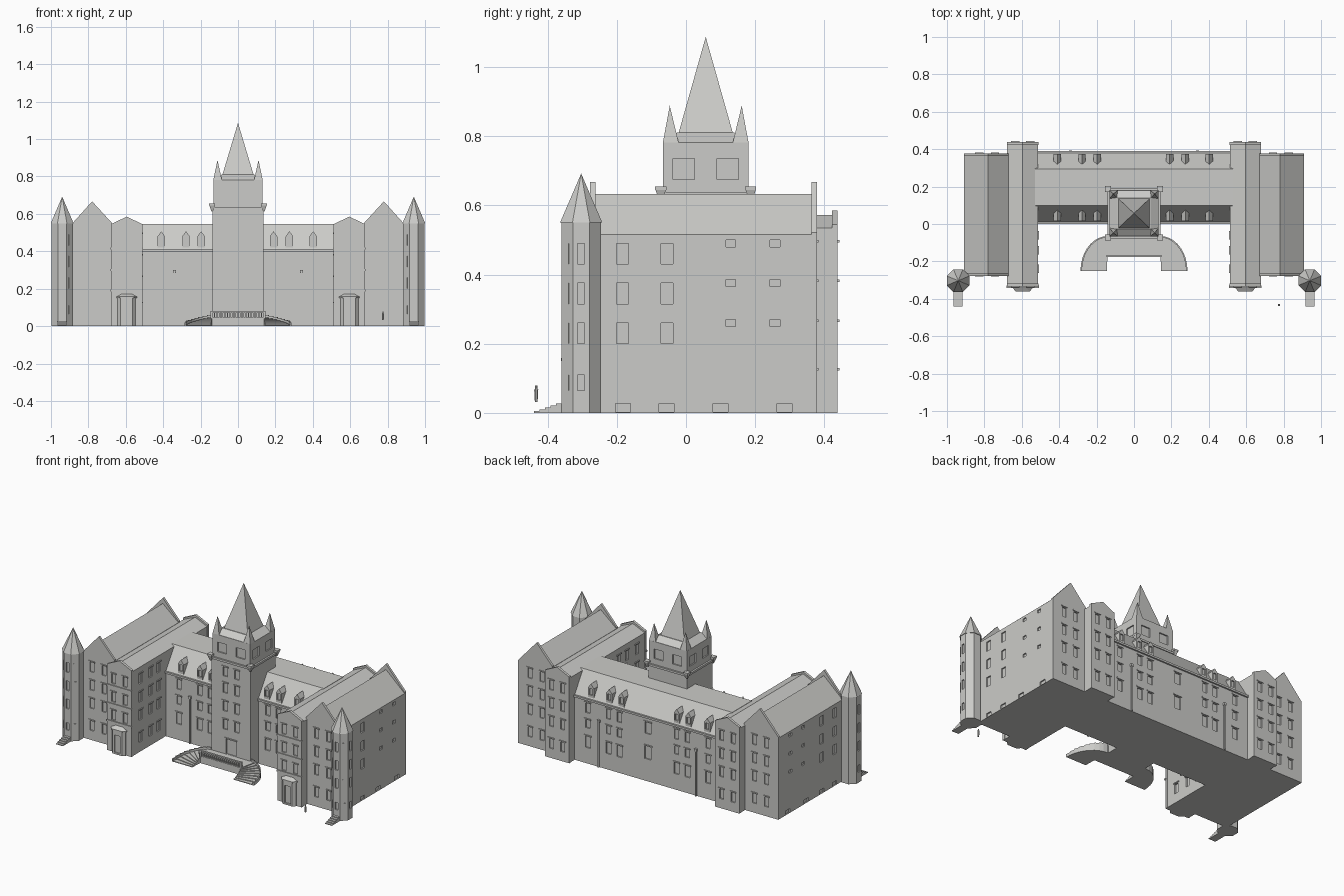
import bpy, bmesh, math
from mathutils import Vector

if "Cube" in bpy.data.objects:
    bpy.data.objects.remove(bpy.data.objects["Cube"])

stone = bpy.data.materials.new("light_stone_grey")
stone.diffuse_color = (0.6, 0.6, 0.58, 1)
stone.use_nodes = True
stone.node_tree.nodes["Principled BSDF"].inputs["Base Color"].default_value = stone.diffuse_color


def finish(name, bm):
    bmesh.ops.recalc_face_normals(bm, faces=bm.faces)
    me = bpy.data.meshes.new(name)
    bm.to_mesh(me)
    bm.free()
    me.materials.append(stone)
    ob = bpy.data.objects.new(name, me)
    bpy.context.collection.objects.link(ob)
    return ob


def loft(name, lower, upper):
    """Solid between two matching rings of points."""
    bm = bmesh.new()
    a = [bm.verts.new(p) for p in lower]
    b = [bm.verts.new(p) for p in upper]
    bm.faces.new(a)
    bm.faces.new(b)
    n = len(a)
    for i in range(n):
        bm.faces.new((a[i], a[(i + 1) % n], b[(i + 1) % n], b[i]))
    return finish(name, bm)


def prism(name, pts, axis, t0, t1):
    """Extrude a profile along x (y,z points), y (x,z points) or z (x,y points)."""
    put = {"x": lambda p, t: (t, p[0], p[1]),
           "y": lambda p, t: (p[0], t, p[1]),
           "z": lambda p, t: (p[0], p[1], t)}[axis]
    return loft(name, [put(p, t0) for p in pts], [put(p, t1) for p in pts])


def boxes(name, items):
    """One object from boxes given as x0, x1, y0, y1, z0, z1."""
    bm = bmesh.new()
    for x0, x1, y0, y1, z0, z1 in items:
        r = bmesh.ops.create_cube(bm, size=1)["verts"]
        c = Vector((x0 + x1, y0 + y1, z0 + z1)) / 2
        d = (abs(x1 - x0), abs(y1 - y0), abs(z1 - z0))
        for v in r:
            v.co = Vector(v.co[i] * d[i] for i in range(3)) + c
    return finish(name, bm)


def rect(cx, cy, hx, hy, z):
    return [(cx - hx, cy - hy, z), (cx + hx, cy - hy, z), (cx + hx, cy + hy, z), (cx - hx, cy + hy, z)]


def ring(cx, cy, r, z):
    R = r / math.cos(math.pi / 8)
    return [(cx + R * math.cos((i + .5) * math.pi / 4), cy + R * math.sin((i + .5) * math.pi / 4), z) for i in range(8)]


def cone(name, base, apex):
    bm = bmesh.new()
    vs = [bm.verts.new(p) for p in base]
    top = bm.verts.new(apex)
    bm.faces.new(vs)
    for i in range(len(vs)):
        bm.faces.new((vs[i], vs[(i + 1) % len(vs)], top))
    return finish(name, bm)


def plate(axis, pos, u, z0, z1, w, d):
    """Box of width w straddling the wall plane by d each side."""
    if axis == "y":
        return (u - w / 2, u + w / 2, pos - d, pos + d, z0, z1)
    return (pos - d, pos + d, u - w / 2, u + w / 2, z0, z1)


hoods = []


def cut(ob, windows, hood=True):
    """Recess windows (axis, wall position, u, z0, z1, width) into a body."""
    cutter = boxes("window_cutter", [plate(*w, 0.008) for w in windows])
    cutter.hide_render = True
    m = ob.modifiers.new("windows", "BOOLEAN")
    m.object, m.operation, m.solver = cutter, "DIFFERENCE", "EXACT"
    dg = bpy.context.evaluated_depsgraph_get()
    me = bpy.data.meshes.new_from_object(ob.evaluated_get(dg))
    ob.modifiers.clear()
    ob.data = me
    bpy.data.objects.remove(cutter)
    if hood:
        for a, p, u, z0, z1, w in windows:
            if z1 - z0 > 0.045:
                hoods.append(plate(a, p, u, z1 + .003, z1 + .01, w + .016, .005))


ROWS = [(.2, .26), (.315, .375), (.43, .49)]

# Central range with mansard roof
body = prism("central_range", [(.01, 0), (.01, .41), (.1, .545), (.295, .545), (.38, .41), (.38, 0)], "x", -.53, .53)
wins = []
for s in (-1, 1):
    for x in (.42, .275, .2):
        for wall in (.01, .38):
            wins += [("y", wall, s * x, .1, .17, .035), ("y", wall, s * x, .225, .275, .03),
                     ("y", wall, s * x, .32, .38, .03)]
wins += [("y", .38, 0, .14, .22, .045), ("y", .38, 0, .3, .37, .04)]
cut(body, wins)
boxes("eaves_cornice", [(-.52, .52, .0, .02, .4, .412), (-.52, .52, .37, .39, .4, .412)])
boxes("downpipes", [(s * .34 - .004, s * .34 + .004, y - .004, y + .004, 0, .3) for s in (-1, 1) for y in (.006, .386)]
      + [(s * .34 - .008, s * .34 + .008, y - .007, y + .007, .285, .3) for s in (-1, 1) for y in (.006, .386)])

# Roof dormers, front and back
for x in (-.41, -.278, -.197, .19, .275, .402):
    for y0, y1 in ((.015, .085), (.375, .305)):
        d = prism("dormer", [(x - .02, .42), (x + .02, .42), (x + .02, .48), (x, .507), (x - .02, .48)], "y", y0, y1)
        cut(d, [("y", y0, x, .435, .475, .022)], False)

for s in (-1, 1):
    # Inner wing with low gable roof and end parapets
    c = s * .595
    gable = lambda h, e, k: [(c - h, 0), (c + h, 0), (c + h, e), (c, k), (c - h, e)]
    wing = prism("inner_wing", gable(.083, .535, .572), "y", -.322, .43)
    side = s * .512
    cut(wing, [("x", side, y, z0, z1, .03) for y in (-.24, -.14, -.06) for z0, z1 in ROWS + [(.06, .12)]])
    for y0, y1, wall in ((-.335, -.318, -.335), (.422, .438, .438)):
        end = prism("inner_gable", gable(.085, .545, .585), "y", y0, y1)
        cut(end, [("y", wall, c + dx, z0, z1, .028) for dx in (-.04, .04)
                  for z0, z1 in ROWS + ([(.06, .12)] if wall > 0 else [])])
    boxes("inner_string_courses", [(c - .088, c + .088, -.341, -.33, z, z + .01) for z in (.185, .295, .41)])

    # Outer wing with steep gable roof
    prof = lambda top, e: [(s * .67, 0), (s * .67, e), (s * .78, top), (s * .91, e - .025), (s * .91, 0)]
    wing = prism("outer_wing", prof(.632, .54), "y", -.265, .37)
    wall = s * .91
    cut(wing, [("x", wall, y, z0, z1, .035) for y in (-.183, -.055) for z0, z1 in ROWS]
        + [("x", wall, y, z, z + .02, .028) for y in (.129, .257) for z in (.25, .365, .48)]
        + [("x", wall, y, .002, .027, .043) for y in (-.182, -.056, .1, .285)], False)
    for y0, y1, wy in ((-.277, -.262, -.277), (.363, .378, .378)):
        end = prism("outer_gable", prof(.667, .547), "y", y0, y1)
        cut(end, [("y", wy, s * .785 + dx, z0, z1, .028) for dx in (-.042, .042) for z0, z1 in ROWS + [(.06, .12)]])

    # Octagonal corner turret
    tx, ty = s * .94, -.303
    tur = loft("corner_turret", ring(tx, ty, .057, 0), ring(tx, ty, .057, .55))
    rows = [(.065, .11)] + ROWS
    cut(tur, [("x", tx + s * .057, ty, z0, z1, .02) for z0, z1 in rows]
        + [("y", ty - .057, tx, z0, z1, .02) for z0, z1 in rows], False)
    slits = []
    for sx in (-1, 1):
        for z0, z1 in rows:
            k = .057 / math.sqrt(2)
            px, py = tx + sx * k, ty - k
            t = Vector((sx, 1)).normalized() * .008
            n = Vector((sx, -1)).normalized() * .002
            base = [(px + a * t.x + b * n.x, py + a * t.y + b * n.y) for a, b in ((-1, -1), (1, -1), (1, 1), (-1, 1))]
            prism("turret_window", base, "z", z0, z1)
    cone("turret_roof", ring(tx, ty, .061, .55), (tx, ty, .692))
    boxes("turret_steps", [(tx - .024, tx + .024, -.36 - .016 * (i + 1), -.34, 0, .027 - .0055 * i) for i in range(5)])

    # Ground floor bay
    bay = lambda g, z: [(c - .048 - g, -.325, z), (c - .048 - g, -.34, z), (c - .032 - g, -.356 - g, z),
                        (c + .032 + g, -.356 - g, z), (c + .048 + g, -.34, z), (c + .048 + g, -.325, z)]
    b = loft("entrance_bay", bay(0, 0), bay(0, .15))
    cut(b, [("y", -.356, c, .01, .12, .04)], False)
    loft("bay_cornice", bay(.006, .15), bay(.006, .158))
    loft("bay_roof", bay(.004, .158), bay(-.022, .173))

    # Curved stair fanning down from the landing
    fan = lambda a, rx, ry: (s * (.14 + rx * math.cos(a)), -.25 + ry * math.sin(a))
    n = 9
    for i in range(n):
        a0, a1 = i * math.pi / 2 / n, (i + 1) * math.pi / 2 / n
        z = .045 * (i + 1) / n
        prism("stair_tread", [fan(a0, .004, .075), fan(a0, .14, .18), fan(a1, .14, .18), fan(a1, .004, .075)], "z", 0, z)
        prism("stair_parapet", [fan(a0, .138, .178), fan(a0, .146, .186), fan(a1, .146, .186), fan(a1, .138, .178)],
              "z", 0, z + .014)

# Entrance landing and balustrade
boxes("landing", [(-.14, .14, -.175, -.06, 0, .045)])
boxes("balustrade", [(-.145, .145, -.177, -.165, .073, .08)]
      + [(s * .14 - .006, s * .14 + .006, -.177, -.165, .04, .082) for s in (-1, 1)]
      + [(-.126 + i * .014 - .0035, -.126 + i * .014 + .0035, -.174, -.168, .045, .073) for i in range(19)])

# Central tower
cy = .057
low = loft("tower_shaft", rect(0, cy, .135, .127, 0), rect(0, cy, .135, .127, .625))
cut(low, [("y", cy - .127, x, z0, z1, .03) for x in (-.04, .04) for z0, z1 in ROWS + [(.535, .59)]]
    + [("y", cy - .127, 0, .046, .14, .07)])
boxes("tower_cornice", [(-.143, .143, cy - .135, cy + .135, .625, .638)])
up = loft("tower_belfry", rect(0, cy, .132, .124, .63), rect(0, cy, .132, .124, .782))
cut(up, [("y", cy + t * .124, q * .065, .675, .735, .062) for t in (-1, 1) for q in (-1, 1)]
    + [("x", t * .132, cy + q * .064, .675, .735, .062) for t in (-1, 1) for q in (-1, 1)], False)
loft("spire_skirt", rect(0, cy, .13, .122, .782), rect(0, cy, .088, .083, .81))
cone("spire", rect(0, cy, .086, .081, .8), (0, cy, 1.087))
for sx in (-1, 1):
    for sy in (-1, 1):
        cone("pinnacle", rect(sx * .109, cy + sy * .101, .023, .023, .78), (sx * .11, cy + sy * .104, .888))
        px, py = sx * .138, cy + sy * .13
        loft("corner_corbel", rect(px, py, .004, .004, .612), rect(px, py, .015, .015, .645))
        boxes("corbel_cap", [(px - .016, px + .016, py - .016, py + .016, .645, .655)])

boxes("window_hoods", hoods)

# Small standing figure near the right turret
fx, fy = .775, -.433
loft("figure_body", ring(fx, fy, .004, .032), ring(fx, fy, .006, .068))
loft("figure_head", ring(fx, fy, .004, .068), ring(fx, fy, .003, .079))
